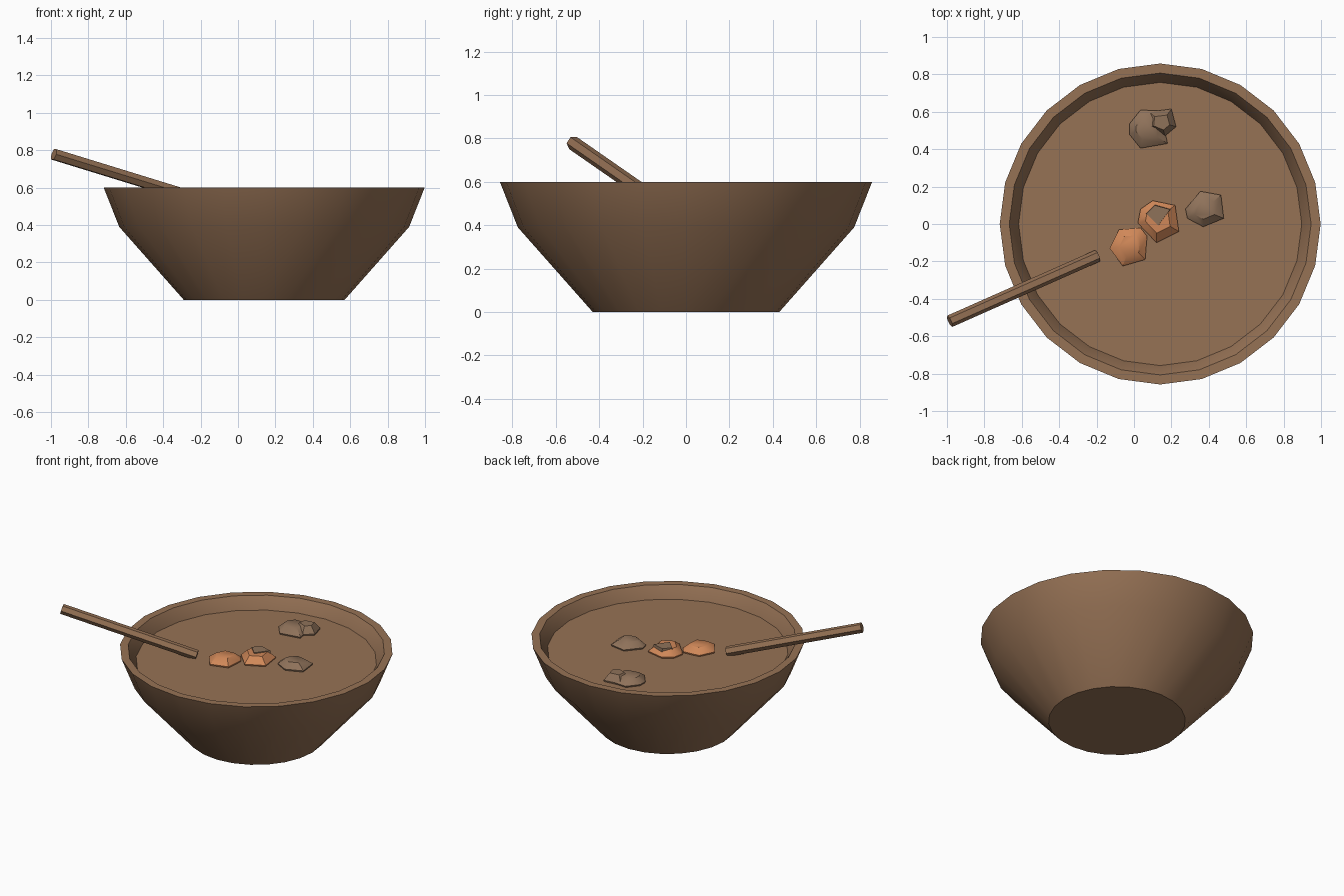
import bpy, bmesh, math
from mathutils import Vector

if "Cube" in bpy.data.objects:
    bpy.data.objects.remove(bpy.data.objects["Cube"])

CX = 0.14        # bowl centre in x
SOUP = 0.52      # soup level


def material(name, rgb):
    m = bpy.data.materials.new(name)
    m.diffuse_color = (*rgb, 1)
    m.use_nodes = True
    m.node_tree.nodes["Principled BSDF"].inputs["Base Color"].default_value = m.diffuse_color
    return m


wood = material("wood_brown", (0.305, 0.168, 0.091))
orange = material("carrot_orange", (0.63, 0.245, 0.098))
mushroom = material("mushroom_brown", (0.275, 0.168, 0.102))


def loft(name, rings, mat, angle=30, cap_end=True):
    """Join equal-length rings of points into a skin, capping the ends."""
    bm = bmesh.new()
    loops = [[bm.verts.new(p) for p in r] for r in rings]
    n = len(loops[0])
    for a, b in zip(loops, loops[1:]):
        for i in range(n):
            j = (i + 1) % n
            bm.faces.new((a[i], a[j], b[j], b[i]))
    bm.faces.new(loops[0][::-1])
    if cap_end:
        bm.faces.new(loops[-1])
    bmesh.ops.recalc_face_normals(bm, faces=bm.faces)
    me = bpy.data.meshes.new(name)
    bm.to_mesh(me)
    bm.free()
    ob = bpy.data.objects.new(name, me)
    bpy.context.collection.objects.link(ob)
    me.materials.append(mat)
    bpy.ops.object.select_all(action='DESELECT')
    ob.select_set(True)
    bpy.context.view_layer.objects.active = ob
    bpy.ops.object.shade_smooth_by_angle(angle=math.radians(angle))
    return ob


def circle(r, z, n=24):
    return [(CX + r * math.cos(math.tau * i / n), r * math.sin(math.tau * i / n), z)
            for i in range(n)]


# Bowl: outer wall, flat rim, inner wall and hidden floor
profile = [(0.43, 0), (0.775, 0.39), (0.858, 0.6), (0.807, 0.6), (0.755, SOUP - 0.005),
           (0.73, 0.40), (0.40, 0.05)]
loft("bowl", [circle(r, z) for r, z in profile], wood)

# Soup filling the bowl
loft("soup", [circle(0.745, SOUP - 0.05), circle(0.757, SOUP)], wood)

# Stick leaning over the rim with its lower end in the soup
top, low = Vector((-0.985, -0.52, 0.778)), Vector((-0.195, -0.17, 0.535))
axis = (top - low).normalized()
side = axis.cross(Vector((0, 0, 1))).normalized()
up = side.cross(axis)


def stick_ring(c, r=0.033, n=6):
    return [c + side * (r * math.cos(math.tau * i / n)) + up * (r * math.sin(math.tau * i / n))
            for i in range(n)]


loft("stick", [stick_ring(low), stick_ring(top)], wood)


# Floating chunks: faceted lumps grown from a rough outline
def chunk(name, outline, mat, height, inset=0.55):
    n = len(outline)
    mx = sum(p[0] for p in outline) / n
    my = sum(p[1] for p in outline) / n

    def ring(s, z):
        return [(mx + (x - mx) * s, my + (y - my) * s, z) for x, y in outline]
    loft(name, [ring(0.85, SOUP - 0.04), ring(1, SOUP + 0.01),
                ring(inset, SOUP + height)], mat, 40)


chunk("carrot_left", [(-.08, -.03), (.035, -.02), (.07, -.065), (.06, -.19),
                      (-.06, -.225), (-.13, -.13)], orange, 0.045)
chunk("carrot_middle", [(.10, .125), (.22, .10), (.24, -.04), (.12, -.10),
                        (.02, .005), (.035, .08)], orange, 0.05, 0.6)
chunk("mushroom_on_carrot", [(.06, .055), (.11, .105), (.2, .08), (.13, -.015)],
      mushroom, 0.056, 0.9)
chunk("mushroom_right", [(.275, .08), (.355, .175), (.465, .155), (.48, .03),
                         (.37, -.015), (.285, .03)], mushroom, 0.045)
chunk("mushroom_back", [(-.025, .535), (.035, .61), (.14, .605), (.18, .43),
                        (.035, .405), (-.025, .48)], mushroom, 0.045)
chunk("mushroom_back_small", [(.08, .60), (.20, .615), (.225, .52), (.165, .47),
                              (.07, .51)], mushroom, 0.055)
